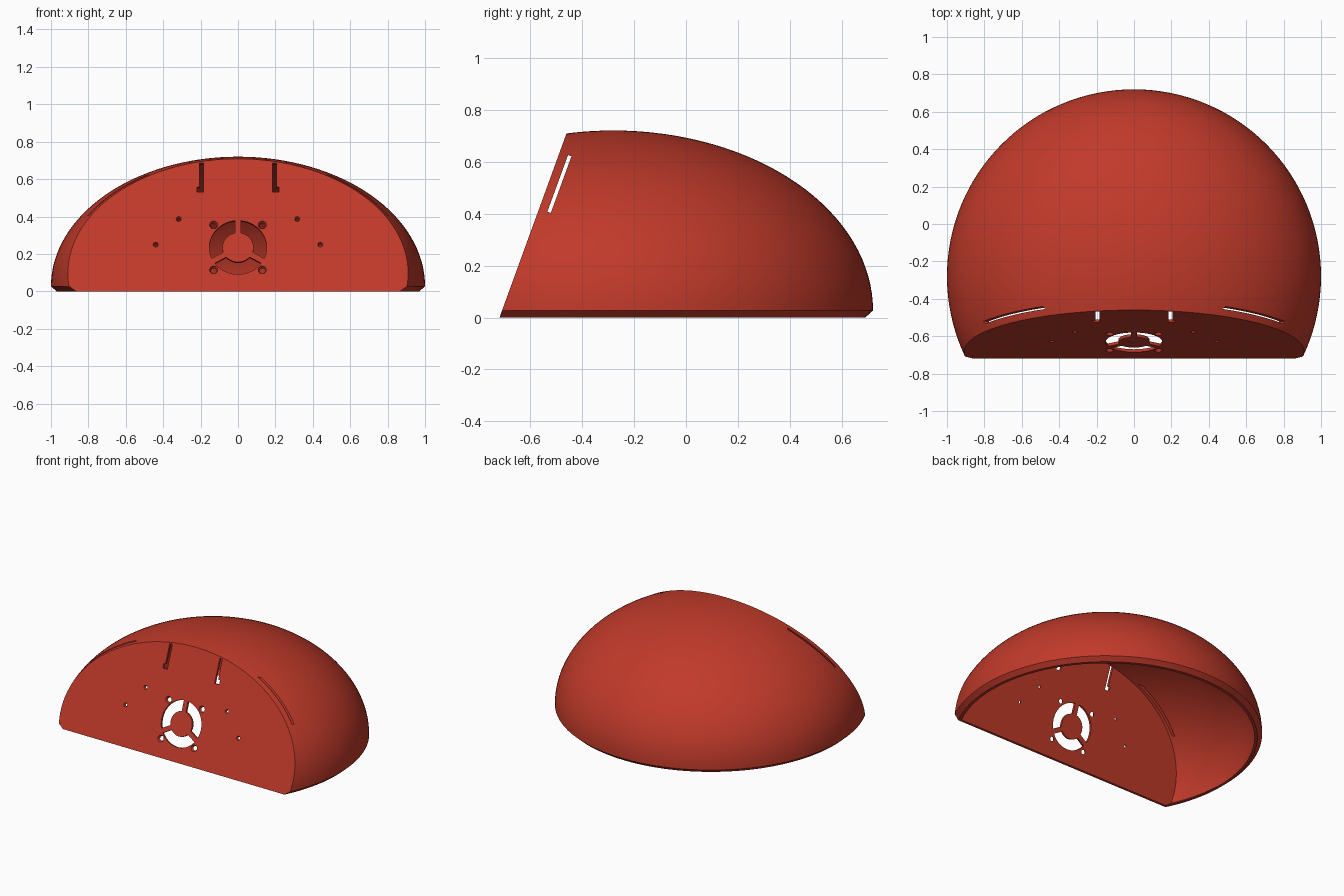
import bpy, bmesh, math
from mathutils import Matrix, Vector

if "Cube" in bpy.data.objects:
    bpy.data.objects.remove(bpy.data.objects["Cube"], do_unlink=True)

TILT = math.radians(20)
S, C = math.sin(TILT), math.cos(TILT)
CENTRE_Y, RIM_Z = -0.28, 0.027
NORMAL = Vector((0, -C, S))              # outward normal of the sloping face
ORIGIN = Vector((0, -0.718, 0))
# Face frame: local x across, y up the slope, z outward
FACE = Matrix(((1, 0, 0, 0), (0, S, -C, ORIGIN.y), (0, C, S, 0), (0, 0, 0, 1)))

red = bpy.data.materials.new("brick red")
red.use_nodes = True
red.diffuse_color = (0.53, 0.042, 0.023, 1)
red.node_tree.nodes["Principled BSDF"].inputs["Base Color"].default_value = red.diffuse_color


def make_object(name, bm):
    bmesh.ops.recalc_face_normals(bm, faces=bm.faces)
    mesh = bpy.data.meshes.new(name)
    bm.to_mesh(mesh)
    bm.free()
    mesh.materials.append(red)
    ob = bpy.data.objects.new(name, mesh)
    bpy.context.collection.objects.link(ob)
    return ob


def dome(name, radius, height, foot, depth):
    """Solid half ellipsoid on a foot profile, sliced parallel to the face."""
    bm = bmesh.new()
    steps = 32
    arc = [(radius * math.cos(a), RIM_Z + height * math.sin(a))
           for a in (i * math.pi / 2 / steps for i in range(steps))]
    profile = [(0, foot[1]), foot] + arc + [(0, RIM_Z + height)]
    verts = [bm.verts.new((r, CENTRE_Y, z)) for r, z in profile]
    edges = [bm.edges.new(pair) for pair in zip(verts, verts[1:])]
    bmesh.ops.spin(bm, geom=verts + edges, cent=(0, CENTRE_Y, 0), axis=(0, 0, 1),
                   angle=math.tau, steps=128)
    bmesh.ops.remove_doubles(bm, verts=bm.verts, dist=0.0005)
    bmesh.ops.bisect_plane(bm, geom=bm.verts[:] + bm.edges[:] + bm.faces[:], dist=1e-5,
                           plane_co=ORIGIN - NORMAL * depth, plane_no=NORMAL, clear_outer=True)
    bmesh.ops.holes_fill(bm, edges=[e for e in bm.edges if e.is_boundary], sides=0)
    return make_object(name, bm)


def prism(bm, front, back, z0=0.03, z1=-0.03):
    """Solid between two matching outlines given in the face frame."""
    a = [bm.verts.new(FACE @ Vector((x, y, z0))) for x, y in front]
    b = [bm.verts.new(FACE @ Vector((x, y, z1))) for x, y in back]
    bm.faces.new(a)
    bm.faces.new(b[::-1])
    for i in range(len(a)):
        j = (i + 1) % len(a)
        bm.faces.new((a[j], a[i], b[i], b[j]))


def circle(x, y, r, n=24):
    return [(x + r * math.cos(math.tau * i / n), y + r * math.sin(math.tau * i / n))
            for i in range(n)]


def cut(target, cutter):
    cutter.hide_render = True
    mod = target.modifiers.new("cut", 'BOOLEAN')
    mod.operation, mod.solver, mod.object = 'DIFFERENCE', 'EXACT', cutter
    bpy.ops.object.select_all(action='DESELECT')
    bpy.context.view_layer.objects.active = target
    target.select_set(True)
    bpy.ops.object.modifier_apply(modifier=mod.name)
    bpy.data.objects.remove(cutter, do_unlink=True)


# Thin domed housing with a bevelled rim and an open underside
housing = dome("domed_housing", 1.0, 0.693, (0.97, 0), 0)
cut(housing, dome("hollow_cutter", 0.98, 0.673, (0.839, -0.1), 0.016))

holes = bmesh.new()
fan_y = 0.235 / C

# Three vent arcs around a hub, separated by narrow spokes
for k in range(3):
    mid = math.radians(150 + 120 * k)
    outline = []
    for r, way in ((0.153, 1), (0.083, -1)):
        half = math.radians(60) - 0.016 / r
        for i in range(21):
            a = mid + way * half * (i / 10 - 1)
            outline.append((r * math.cos(a), fan_y + r * math.sin(a)))
    prism(holes, outline, outline)

for side in (-1, 1):
    # Countersunk screw holes around the vent
    for dy in (-0.128, 0.128):
        x, y = side * 0.13, fan_y + dy
        prism(holes, circle(x, y, 0.036), circle(x, y, 0.008))
    # Small tapered mounting holes
    for x, z in ((0.317, 0.387), (0.44, 0.25)):
        x, y = side * x, z / C
        prism(holes, circle(x, y, 0.024), circle(x, y, 0.003))
    # Upright slots with a wider foot
    low, step, top = 0.53 / C, 0.558 / C, 0.685 / C
    slot = [(side * x, y) for x, y in ((0.185, low), (0.22, low), (0.22, step),
                                      (0.206, step), (0.206, top), (0.185, top))]
    prism(holes, slot, slot)

# Thin side slits just behind the face
slit = [(-1.2, 0.446), (1.2, 0.446), (1.2, 0.678), (-1.2, 0.678)]
prism(holes, slit, slit, -0.034, -0.048)
cut(housing, make_object("hole_cutter", holes))

bpy.ops.object.select_all(action='DESELECT')
housing.select_set(True)
bpy.context.view_layer.objects.active = housing
bpy.ops.object.shade_smooth_by_angle(angle=math.radians(25))
